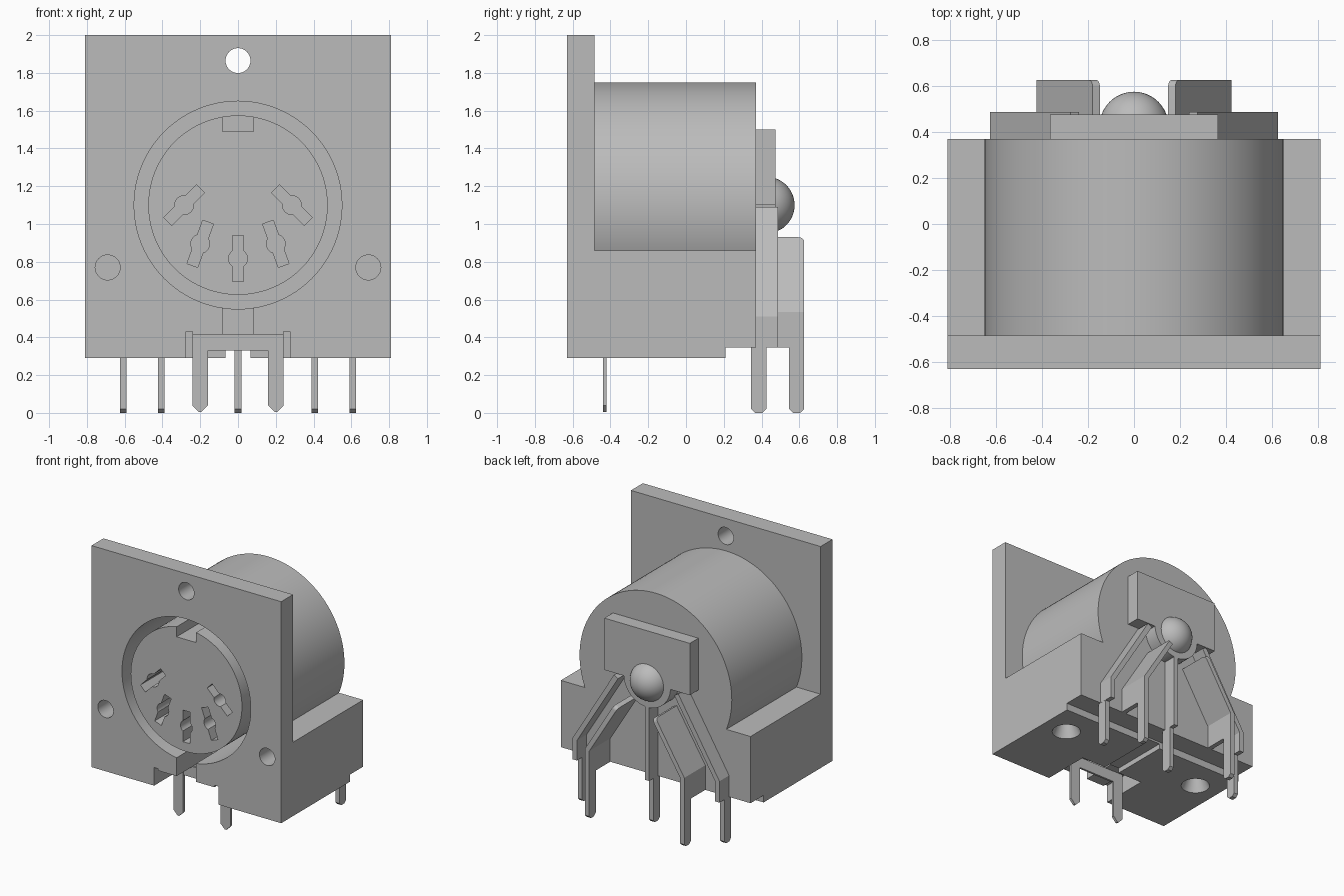
import bpy, bmesh, math
from mathutils import Matrix, Vector

if "Cube" in bpy.data.objects:
    bpy.data.objects.remove(bpy.data.objects["Cube"], do_unlink=True)

grey = bpy.data.materials.new("plain grey")
grey.use_nodes = True
COLOUR = (0.5, 0.5, 0.5, 1)
grey.diffuse_color = COLOUR
grey.node_tree.nodes["Principled BSDF"].inputs["Base Color"].default_value = COLOUR


def finish(name, bm):
    bmesh.ops.recalc_face_normals(bm, faces=bm.faces)
    mesh = bpy.data.meshes.new(name)
    bm.to_mesh(mesh)
    bm.free()
    mesh.materials.append(grey)
    ob = bpy.data.objects.new(name, mesh)
    bpy.context.collection.objects.link(ob)
    return ob


def box(name, x0, x1, y0, y1, z0, z1):
    bm = bmesh.new()
    size = Matrix.Diagonal((x1 - x0, y1 - y0, z1 - z0, 1))
    mid = Matrix.Translation(((x0 + x1) / 2, (y0 + y1) / 2, (z0 + z1) / 2))
    bmesh.ops.create_cube(bm, size=1, matrix=mid @ size)
    return finish(name, bm)


def rod(name, x, z, r, y0, y1, seg=96):
    """Cylinder along y."""
    bm = bmesh.new()
    m = Matrix.Translation((x, (y0 + y1) / 2, z)) @ Matrix.Rotation(math.pi / 2, 4, 'X')
    bmesh.ops.create_cone(bm, cap_ends=True, segments=seg, radius1=r, radius2=r,
                          depth=y1 - y0, matrix=m)
    return finish(name, bm)


def prism(name, pts, axis, a, b, rounding=0):
    """Outline in xz extruded along y, or outline in yz extruded along x."""
    bm = bmesh.new()
    place = (lambda p, d: (p[0], d, p[1])) if axis == 'y' else (lambda p, d: (d, p[0], p[1]))
    face = bm.faces.new([bm.verts.new(place(p, a)) for p in pts])
    out = bmesh.ops.extrude_face_region(bm, geom=[face])
    move = Vector(place((0, 0), b - a))
    bmesh.ops.translate(bm, vec=move, verts=[v for v in out["geom"] if isinstance(v, bmesh.types.BMVert)])
    if rounding:
        tops = sorted(p[1] for p in pts)[-2] - 0.001
        edges = [e for e in bm.edges if all(v.co.z > tops and v.co.y > b - 0.001 for v in e.verts)]
        bmesh.ops.bevel(bm, geom=edges, offset=rounding, segments=4, profile=0.5, affect='EDGES')
    return finish(name, bm)


def combine(target, tool, operation):
    mod = target.modifiers.new("bool", 'BOOLEAN')
    mod.operation, mod.solver, mod.object = operation, 'EXACT', tool
    bpy.context.view_layer.update()
    dg = bpy.context.evaluated_depsgraph_get()
    mesh = bpy.data.meshes.new_from_object(target.evaluated_get(dg))
    target.modifiers.clear()
    target.data = mesh
    bpy.data.objects.remove(tool, do_unlink=True)


def smooth(ob):
    bpy.ops.object.select_all(action='DESELECT')
    ob.select_set(True)
    bpy.context.view_layer.objects.active = ob
    bpy.ops.object.shade_smooth_by_angle(angle=math.radians(30))


CZ = 1.10        # height of the socket axis

# Housing: front plate, foot block and barrel joined into one
housing = box("housing", -0.81, 0.81, -0.63, -0.485, 0.29, 2.0)
combine(housing, box("foot", -0.81, 0.81, -0.55, 0.37, 0.29, 0.86), 'UNION')
combine(housing, rod("barrel", 0, CZ, 0.65, -0.52, 0.37, 128), 'UNION')

# Socket well, key slot, underside pocket, channel and rear step
combine(housing, rod("well", 0, CZ, 0.55, -0.7, 0.2), 'DIFFERENCE')
combine(housing, box("key_slot", -0.083, 0.083, -0.7, -0.2, 0.35, 0.62), 'DIFFERENCE')
combine(housing, box("pocket", -0.245, 0.245, -0.7, -0.25, 0.2, 0.415), 'DIFFERENCE')
combine(housing, box("channel", -0.065, 0.065, -0.3, 0.3, 0.2, 0.33), 'DIFFERENCE')
combine(housing, box("rear_step", -0.9, 0.9, 0.21, 0.5, 0.2, 0.345), 'DIFFERENCE')
for s in (-1, 1):
    xs = sorted((s * 0.24, s * 0.275))
    combine(housing, box("side_slit", *xs, -0.7, -0.25, 0.2, 0.43), 'DIFFERENCE')

# Screw holes
combine(housing, rod("top_hole", 0, 1.865, 0.066, -0.7, -0.4, 40), 'DIFFERENCE')
for s in (-1, 1):
    combine(housing, rod("side_hole", s * 0.69, 0.77, 0.066, -0.7, -0.3, 40), 'DIFFERENCE')
    bm = bmesh.new()
    bmesh.ops.create_cone(bm, cap_ends=True, segments=40, radius1=0.105, radius2=0.055,
                          depth=0.12, matrix=Matrix.Translation((s * 0.61, -0.035, 0.345)))
    combine(housing, finish("underside_hole", bm), 'DIFFERENCE')
smooth(housing)

# Insert with key notch and five contact slots
core = rod("socket_core", 0, CZ, 0.475, -0.63, 0.21)
combine(core, box("key_notch", -0.083, 0.083, -0.7, -0.3, 1.49, 1.7), 'DIFFERENCE')
for x, z, angle in ((-0.285, 1.10, 45), (-0.2, 0.895, 70), (0, 0.817, 90),
                    (0.2, 0.895, 110), (0.285, 1.10, 135)):
    slot = box("contact_slot", -0.122, 0.122, -0.1, 0.3, -0.03, 0.03)
    turn = Matrix.Rotation(-math.radians(angle), 4, 'Y')
    slot.data.transform(Matrix.Translation((x, -0.63, z)) @ turn)
    combine(core, slot, 'DIFFERENCE')
    combine(core, rod("contact_hole", x, z, 0.05, -0.73, -0.33, 24), 'DIFFERENCE')
smooth(core)

# Rear cover with half-round lower lip, and domed rivet
box("rear_cover", -0.365, 0.365, 0.365, 0.475, 1.10, 1.5)
lip = [(0.2 * math.cos(a), CZ + 0.01 + 0.2 * math.sin(a))
       for a in (math.pi + math.pi * i / 24 for i in range(25))]
smooth(prism("cover_lip", lip, 'y', 0.365, 0.475))
bm = bmesh.new()
bmesh.ops.create_uvsphere(bm, u_segments=48, v_segments=24, radius=0.15,
                          matrix=Matrix.Translation((0, 0.425, CZ)))
smooth(finish("rear_dome", bm))


# Rear contacts: bent strip ending in a narrow solder pin
def rear_pin(name, x, y0, y1):
    outline = [(y0, 0.35), (y0, 0.02), (y0 + 0.022, 0), (y1 - 0.022, 0), (y1, 0.02), (y1, 0.35)]
    prism(name, outline, 'x', x - 0.018, x + 0.018)


for side, s in (("left", 1), ("right", -1)):
    outer = [(0.59, 0.345), (0.627, 0.345), (0.627, 0.51), (0.275, 1.09), (0.24, 1.07), (0.59, 0.5)]
    inner = [(0.388, 0.345), (0.424, 0.345), (0.424, 0.535), (0.18, 0.93), (0.148, 0.915), (0.388, 0.525)]
    prism(side + "_outer_contact", [(s * x, z) for x, z in outer], 'y', 0.365, 0.487)
    smooth(prism(side + "_inner_contact", [(s * x, z) for x, z in inner], 'y', 0.365, 0.626, 0.03))
    rear_pin(side + "_outer_pin", s * 0.608, 0.345, 0.425)
    rear_pin(side + "_inner_pin", s * 0.406, 0.546, 0.626)
box("middle_contact", -0.018, 0.018, 0.365, 0.475, 0.345, 0.92)
rear_pin("middle_pin", 0, 0.345, 0.425)

# Front shield tab with two pointed legs
for side, s in (("left", 1), ("right", -1)):
    leg = [(0.16, 0.415), (0.16, 0.04), (0.195, 0.005), (0.208, 0.005), (0.242, 0.04), (0.242, 0.415)]
    prism(side + "_shield_leg", [(s * x, z) for x, z in leg], 'y', -0.44, -0.42)
box("shield_bar", -0.242, 0.242, -0.438, -0.422, 0.33, 0.415)
